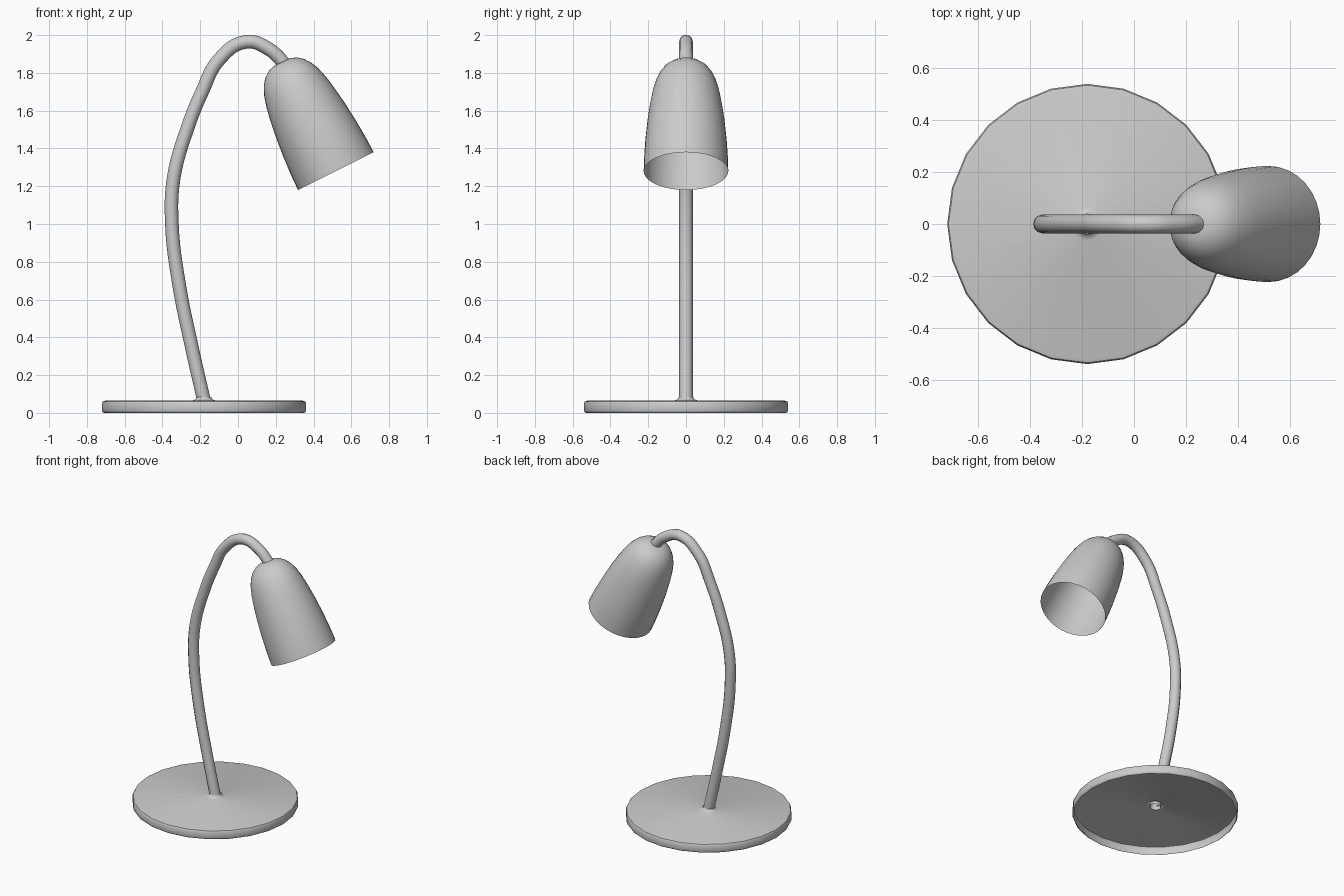
import bpy, math

if "Cube" in bpy.data.objects:
    bpy.data.objects.remove(bpy.data.objects["Cube"])


def finish(obj, angle=40):
    bpy.ops.object.select_all(action='DESELECT')
    obj.select_set(True)
    bpy.context.view_layer.objects.active = obj
    bpy.ops.object.shade_smooth_by_angle(angle=math.radians(angle))


def lathe(name, profile, sides, location, tilt=0.0):
    """Revolve an open (radius, height) profile about local z."""
    verts, faces = [], []
    for r, z in profile:
        for i in range(sides):
            a = 2 * math.pi * i / sides
            verts.append((r * math.cos(a), r * math.sin(a), z))
    for j in range(len(profile) - 1):
        for i in range(sides):
            k = (i + 1) % sides
            faces.append((j * sides + k, j * sides + i,
                          (j + 1) * sides + i, (j + 1) * sides + k))
    mesh = bpy.data.meshes.new(name)
    mesh.from_pydata(verts, [], faces)
    obj = bpy.data.objects.new(name, mesh)
    bpy.context.collection.objects.link(obj)
    obj.location = location
    obj.rotation_euler = (0, tilt, 0)
    finish(obj)
    return obj


# Base: thin disc, hollow underneath, with a small collar round the stem
lathe("base", [(0.038, 0.085), (0.045, 0.072), (0.062, 0.065), (0.523, 0.065),
               (0.535, 0.061), (0.54, 0.052), (0.54, 0.012), (0.537, 0.004),
               (0.53, 0.0)], 24, (-0.18, 0, 0))

# Stem: bent tube, open at the bottom
path = [(-0.178, 0.055), (-0.245, 0.35), (-0.312, 0.68), (-0.35, 1.0),
        (-0.341, 1.24), (-0.27, 1.5), (-0.19, 1.7), (-0.1, 1.87), (0.04, 1.964),
        (0.165, 1.925), (0.27, 1.82)]
curve = bpy.data.curves.new("stem", 'CURVE')
curve.dimensions = '3D'
curve.bevel_depth = 0.036
curve.bevel_resolution = 4
curve.resolution_u = 6
spline = curve.splines.new('BEZIER')
spline.bezier_points.add(len(path) - 1)
for p, (x, z) in zip(spline.bezier_points, path):
    p.co = (x, 0, z)
    p.handle_left_type = p.handle_right_type = 'AUTO'
stem = bpy.data.objects.new("stem", curve)
bpy.context.collection.objects.link(stem)
bpy.ops.object.select_all(action='DESELECT')
stem.select_set(True)
bpy.context.view_layer.objects.active = stem
bpy.ops.object.convert(target='MESH')
finish(bpy.context.view_layer.objects.active)

# Shade: tilted open bell
lathe("shade", [(0.03, 0.645), (0.055, 0.642), (0.085, 0.63), (0.115, 0.607),
                (0.14, 0.573), (0.16, 0.53), (0.177, 0.47), (0.19, 0.4),
                (0.204, 0.3), (0.215, 0.19), (0.222, 0.08), (0.224, 0.0)],
      32, (0.518, 0, 1.28), -math.atan2(0.2, 0.4))
